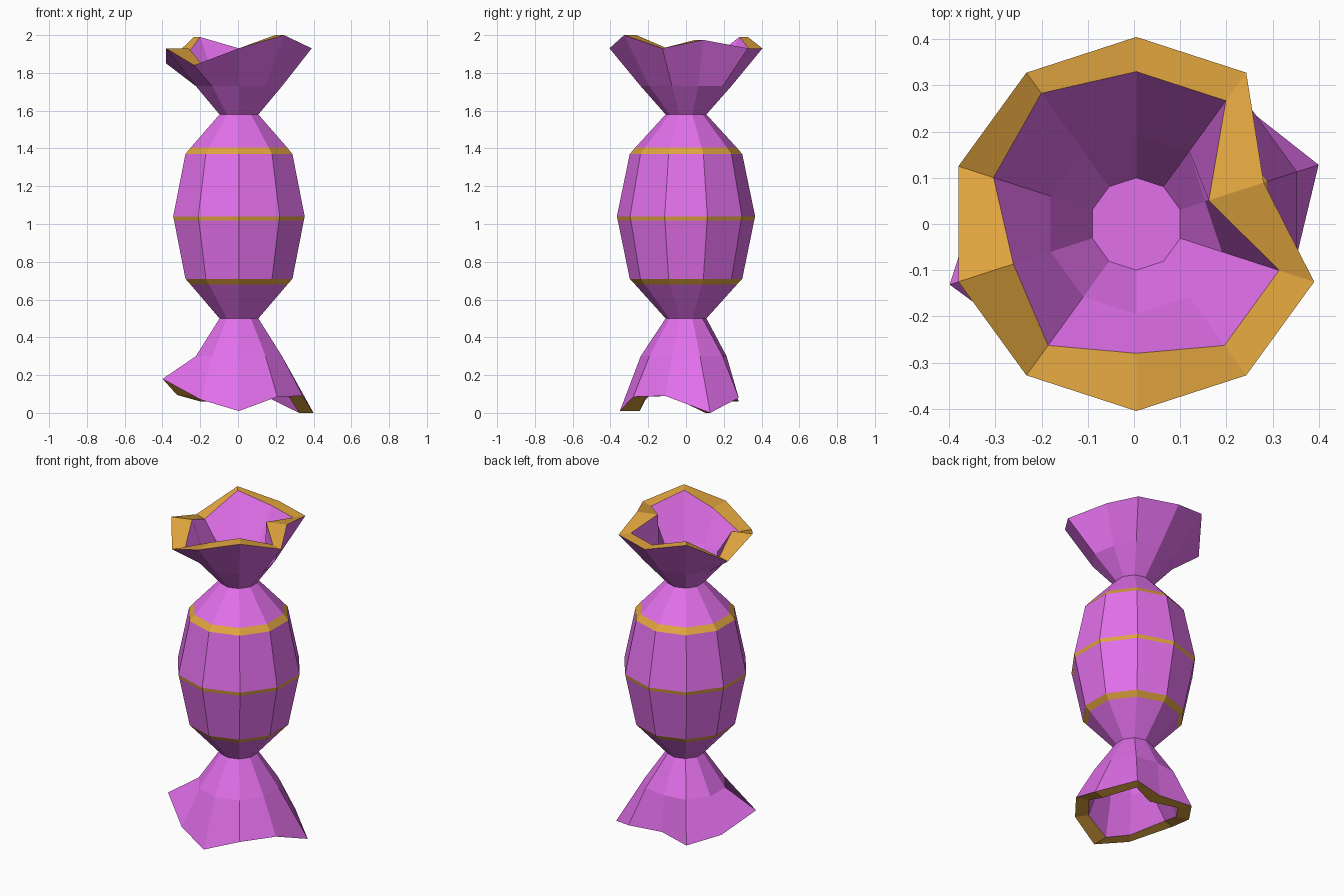
import bpy, bmesh
from math import cos, sin, radians

if "Cube" in bpy.data.objects:
    bpy.data.objects.remove(bpy.data.objects["Cube"])

SIDES = 10
CX = 0.005


def material(name, color):
    m = bpy.data.materials.new(name)
    m.diffuse_color = (*color, 1)
    m.use_nodes = True
    m.node_tree.nodes["Principled BSDF"].inputs["Base Color"].default_value = m.diffuse_color
    return m


PINK = material("pink_wrapper", (0.76, 0.16, 0.83))
GOLD = material("gold_trim", (0.76, 0.38, 0.05))


def as_list(v):
    return v if isinstance(v, list) else [v] * SIDES


def loft(name, rings, gold_bands, caps=False, flip=False):
    """Join ten-sided rings of (radius, height), colouring some bands gold."""
    bm = bmesh.new()
    loops = []
    for r, z in rings:
        loops.append([bm.verts.new((CX + a * cos(radians(18 + 36 * k)),
                                    a * sin(radians(18 + 36 * k)), h))
                      for k, (a, h) in enumerate(zip(as_list(r), as_list(z)))])
    for i, (lo, hi) in enumerate(zip(loops, loops[1:])):
        for k in range(SIDES):
            n = (k + 1) % SIDES
            quad = [lo[k], lo[n], hi[n], hi[k]]
            f = bm.faces.new(quad[::-1] if flip else quad)
            f.material_index = int(i in gold_bands)
    if caps:
        bm.faces.new(loops[0][::-1])
        bm.faces.new(loops[-1])
    mesh = bpy.data.meshes.new(name)
    bm.to_mesh(mesh)
    bm.free()
    mesh.materials.append(PINK)
    mesh.materials.append(GOLD)
    ob = bpy.data.objects.new(name, mesh)
    bpy.context.collection.objects.link(ob)
    return ob


# Barrel-shaped sweet with three gold stripes
loft("candy_body",
     [(0.108, 0.50), (0.27, 0.68), (0.298, 0.71), (0.361, 1.018),
      (0.366, 1.04), (0.298, 1.37), (0.268, 1.405), (0.108, 1.58)],
     gold_bands={1, 3, 5}, caps=True)


def ruffle(name, neck, mid, mid_r, rim_z, outer, inner, flip):
    """Thick flared wrapper end: outside, gold rim, inside."""
    inner_mid = [min(0.195, r * 0.95) for r in inner]
    loft(name, [(0.108, neck), (mid_r, mid), (outer, rim_z), (inner, rim_z),
                (inner_mid, mid), (0.1, neck)], gold_bands={2}, flip=flip)


# Upper wrapper end, one pleat folded in on the right
ruffle("top_ruffle", 1.58, 1.73, [0.215] + [0.24] * 9,
       [1.975, 1.93, 1.93, 1.99, 1.85, 1.93, 1.84, 1.93, 2.0, 1.93],
       [0.29] + [0.405] * 9,
       [0.165, 0.33, 0.33, 0.35, 0.325, 0.28, 0.325, 0.28, 0.325, 0.325],
       flip=False)

# Lower wrapper end, one pleat folded in at the back
ruffle("bottom_ruffle", 0.50, 0.30, [0.24, 0.24, 0.215] + [0.24] * 7,
       [0.0, 0.08, 0.075, 0.06, 0.095, 0.18, 0.07, 0.01, 0.085, 0.09],
       [0.415, 0.345, 0.235, 0.345, 0.345, 0.425, 0.345, 0.35, 0.345, 0.355],
       [0.335, 0.265, 0.145, 0.265, 0.265, 0.345, 0.265, 0.245, 0.265, 0.275],
       flip=True)
